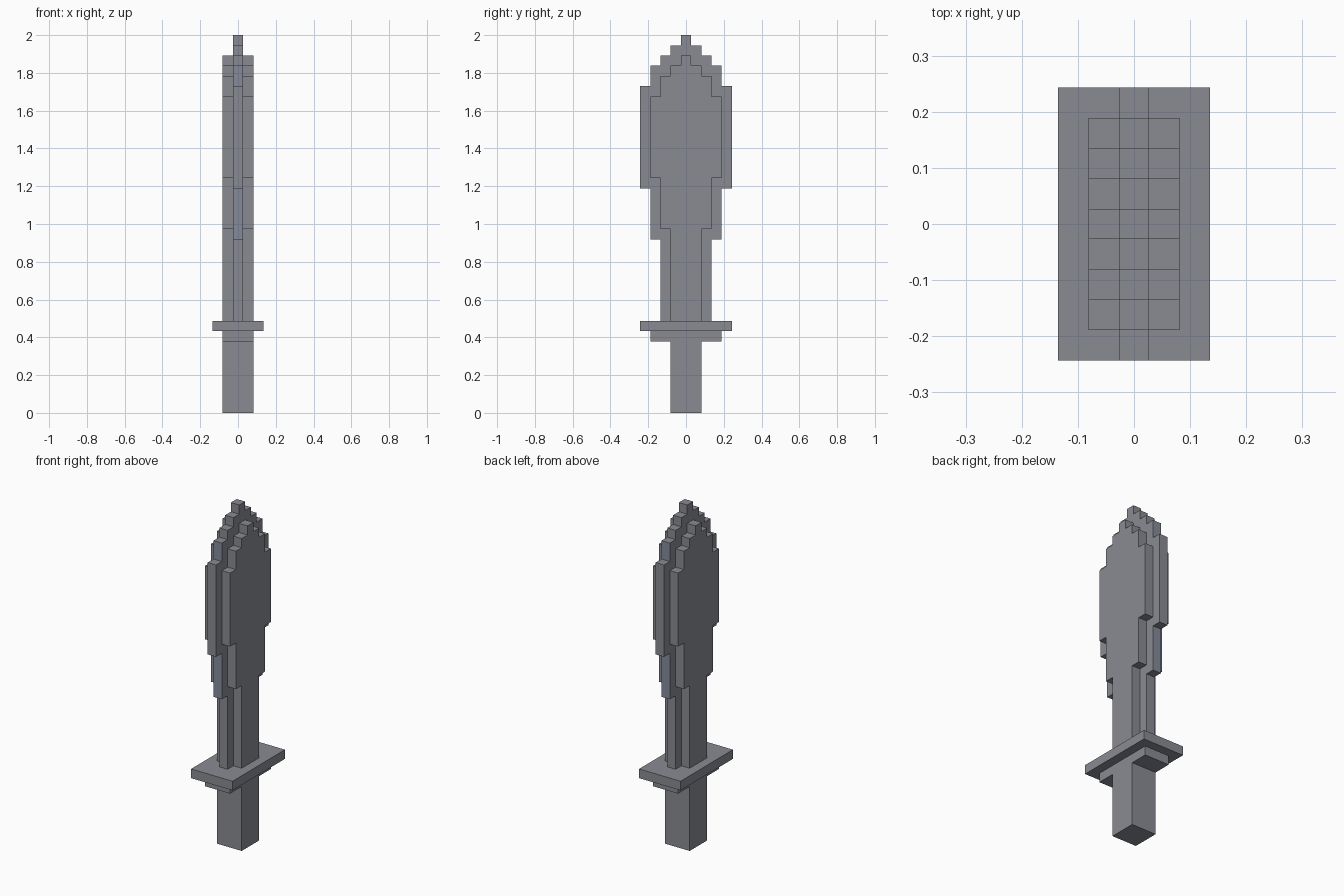
import bpy
import bmesh

old = bpy.data.objects.get("Cube")
if old:
    bpy.data.objects.remove(old, do_unlink=True)

V = 2 / 37  # edge of one block


def material(name, colour):
    mat = bpy.data.materials.new(name)
    mat.use_nodes = True
    mat.diffuse_color = (*colour, 1)
    mat.node_tree.nodes["Principled BSDF"].inputs["Base Color"].default_value = (*colour, 1)
    return mat


steel = material("steel grey", (0.25, 0.26, 0.29))
blue_steel = material("blue steel", (0.24, 0.26, 0.33))


def stepped_slab(name, x0, x1, base, steps, blue_half=None):
    """Extrude along x a stepped outline given as (half width, top) in blocks."""
    side, z = [], base
    for half, top in steps:
        side += [(half, z), (half, top)]
        z = top
    outline = side + [(-y, z) for y, z in reversed(side)]
    bm = bmesh.new()
    face = bm.faces.new([bm.verts.new((x0 * V, y * V, z * V)) for y, z in outline])
    grown = bmesh.ops.extrude_face_region(bm, geom=[face], use_keep_orig=True)
    moved = [g for g in grown["geom"] if isinstance(g, bmesh.types.BMVert)]
    bmesh.ops.translate(bm, verts=moved, vec=((x1 - x0) * V, 0, 0))
    bmesh.ops.recalc_face_normals(bm, faces=bm.faces)
    # Tint the edge faces at one step of the outline
    if blue_half:
        for f in bm.faces:
            at_step = abs(abs(f.calc_center_median().y) - blue_half * V) < 0.1 * V
            f.material_index = int(abs(f.normal.y) > 0.9 and at_step)
    mesh = bpy.data.meshes.new(name)
    bm.to_mesh(mesh)
    bm.free()
    mesh.materials.append(steel)
    if blue_half:
        mesh.materials.append(blue_steel)
    obj = bpy.data.objects.new(name, mesh)
    bpy.context.collection.objects.link(obj)
    return obj


# Grip, collar and guard
stepped_slab("grip", -1.5, 1.5, 0, [(1.5, 7)])
stepped_slab("collar", -1.5, 1.5, 7, [(3.5, 8)])
stepped_slab("guard", -2.5, 2.5, 8, [(4.5, 9)])

# Thin central blade with a stepped, leaf-shaped edge
stepped_slab("blade_core", -0.5, 0.5, 9,
             [(2.5, 17), (3.5, 22), (4.5, 32), (3.5, 34), (2.5, 35), (1.5, 36), (0.5, 37)],
             blue_half=3.5)

# Raised cheeks on both sides of the blade
cheek = [(1.5, 18), (2.5, 23), (3.5, 31), (2.5, 33), (1.5, 34), (0.5, 35)]
stepped_slab("left_blade_cheek", 0.5, 1.5, 9, cheek)
stepped_slab("right_blade_cheek", -1.5, -0.5, 9, cheek)
